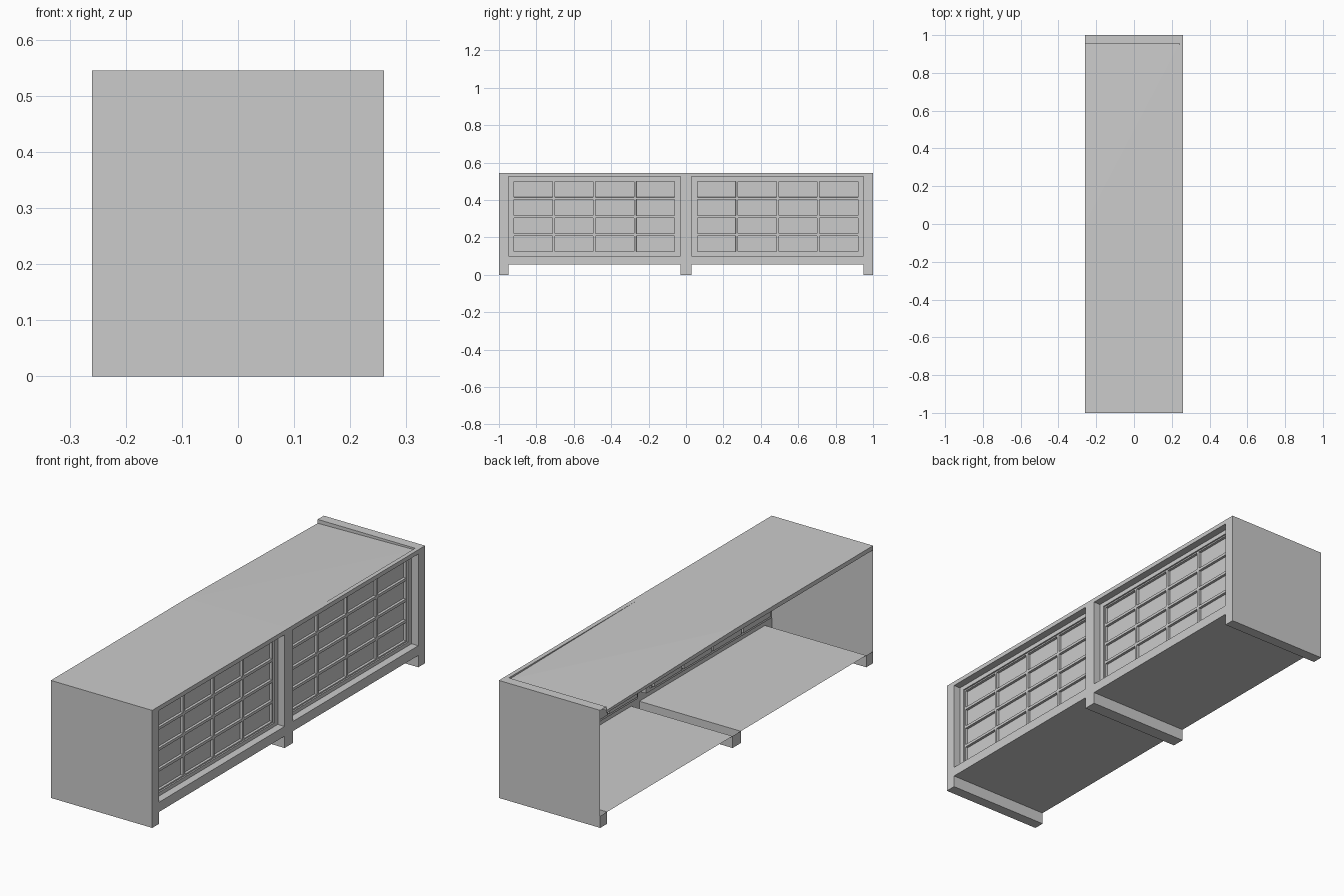
import bpy, bmesh
from mathutils import Vector

if "Cube" in bpy.data.objects:
    bpy.data.objects.remove(bpy.data.objects["Cube"])

X, Y, H = 0.26, 1.0, 0.545      # half depth, half length, height
FLOOR, Z0, Z1 = 0.055, 0.10, 0.525
BAYS = [(-0.95, -0.03), (0.03, 0.95)]


def finish(name, bm):
    bmesh.ops.remove_doubles(bm, verts=bm.verts, dist=1e-5)
    me = bpy.data.meshes.new(name)
    bm.to_mesh(me)
    bm.free()
    ob = bpy.data.objects.new(name, me)
    bpy.context.collection.objects.link(ob)
    return ob


def face(bm, pts, out):
    f = bm.faces.new([bm.verts.new(p) for p in pts])
    f.normal_update()
    if f.normal.dot(Vector(out)) < 0:
        f.normal_flip()
    return f


def rect_x(bm, x, y0, y1, z0, z1, out=1):
    return face(bm, [(x, y0, z0), (x, y1, z0), (x, y1, z1), (x, y0, z1)], (out, 0, 0))


def rect_y(bm, y, x0, x1, z0, z1, out):
    return face(bm, [(x0, y, z0), (x1, y, z0), (x1, y, z1), (x0, y, z1)], (0, out, 0))


def rect_z(bm, z, x0, x1, y0, y1, out):
    return face(bm, [(x0, y0, z), (x1, y0, z), (x1, y1, z), (x0, y1, z)], (0, 0, out))


def tube(bm, xa, xb, y0, y1, z0, z1):
    """Four reveal walls facing into an opening."""
    rect_y(bm, y0, xa, xb, z0, z1, 1)
    rect_y(bm, y1, xa, xb, z0, z1, -1)
    rect_z(bm, z0, xa, xb, y0, y1, 1)
    rect_z(bm, z1, xa, xb, y0, y1, -1)


def ring(bm, x, a, b):
    """Flat frame between outer rectangle a and inner rectangle b (y0, y1, z0, z1)."""
    rect_x(bm, x, a[0], b[0], a[2], a[3])
    rect_x(bm, x, b[1], a[1], a[2], a[3])
    rect_x(bm, x, b[0], b[1], a[2], b[2])
    rect_x(bm, x, b[0], b[1], b[3], a[3])


# side panels
for name, s in (("left_side", -1), ("right_side", 1)):
    bm = bmesh.new()
    rect_y(bm, s * Y, -X, X, 0, H, s)
    finish(name, bm)

# front frame with a deep opening per bay
bm = bmesh.new()
for y0, y1 in ((-1, -0.95), (-0.03, 0.03), (0.95, 1)):
    rect_x(bm, X, y0, y1, FLOOR, H)
for y0, y1 in BAYS:
    rect_x(bm, X, y0, y1, FLOOR, Z0)
    rect_x(bm, X, y0, y1, Z1, H)
    tube(bm, X - 0.035, X, y0, y1, Z0, Z1)
finish("front_frame", bm)

# doors: border, stepped edge and a 4 x 4 lattice of sunken cells
for i, (y0, y1) in enumerate(BAYS):
    bm = bmesh.new()
    a = (y0, y1, Z0, Z1)
    b = (y0 + 0.025, y1 - 0.025, Z0 + 0.017, Z1 - 0.02)
    ring(bm, X - 0.035, a, b)
    tube(bm, X - 0.042, X - 0.035, *b)
    finish("door_border_%d" % i, bm)
    bm = bmesh.new()
    dy, dz = (b[1] - b[0]) / 4, (b[3] - b[2]) / 4
    for c in range(4):
        for r in range(4):
            rect_x(bm, X - 0.042, b[0] + c * dy, b[0] + (c + 1) * dy,
                   b[2] + r * dz, b[2] + (r + 1) * dz)
    bmesh.ops.remove_doubles(bm, verts=bm.verts, dist=1e-5)
    cells = bm.faces[:]
    bmesh.ops.inset_individual(bm, faces=cells, thickness=0.009)
    bmesh.ops.inset_individual(bm, faces=cells, thickness=0.0005, depth=-0.012)
    finish("door_lattice_%d" % i, bm)

# floor sheets
for i, (y0, y1) in enumerate(BAYS):
    bm = bmesh.new()
    rect_z(bm, FLOOR, -X, X, y0, y1, -1)
    finish("floor_%d" % i, bm)

# hollow foot runners, open on top
for i, (y0, y1) in enumerate(((-1, -0.95), (-0.03, 0.03), (0.95, 1))):
    bm = bmesh.new()
    rect_z(bm, 0, -X, X, y0, y1, -1)
    rect_x(bm, X, y0, y1, 0, FLOOR)
    rect_x(bm, -X, y0, y1, 0, FLOOR, -1)
    if y0 > -1:
        rect_y(bm, y0, -X, X, 0, FLOOR, -1)
    if y1 < 1:
        rect_y(bm, y1, -X, X, 0, FLOOR, 1)
    finish("foot_runner_%d" % i, bm)

# top: flat half, slightly sagging half, end cap with a small step, back lip
bm = bmesh.new()
E, F, up = 0.955, 0.24, (0, 0, 1)
lo, mid = H - 0.018, H - 0.008
rect_z(bm, H, -X, F, -1, 0, 1)
face(bm, [(-X, 0, H), (F, E, mid), (-X, E, lo)], up)
face(bm, [(-X, 0, H), (F, 0, H), (F, E, mid)], up)
rect_z(bm, H, F, X, -1, 1, 1)
rect_z(bm, H, -X, F, E, 1, 1)
rect_y(bm, E, -X, F, lo, H, -1)
rect_x(bm, F, 0, E, mid, H, -1)
rect_x(bm, -X, -1, 0, H - 0.02, H, -1)
face(bm, [(-X, 0, H - 0.02), (-X, E, lo - 0.012), (-X, E, lo), (-X, 0, H)], (-1, 0, 0))
finish("top", bm)
